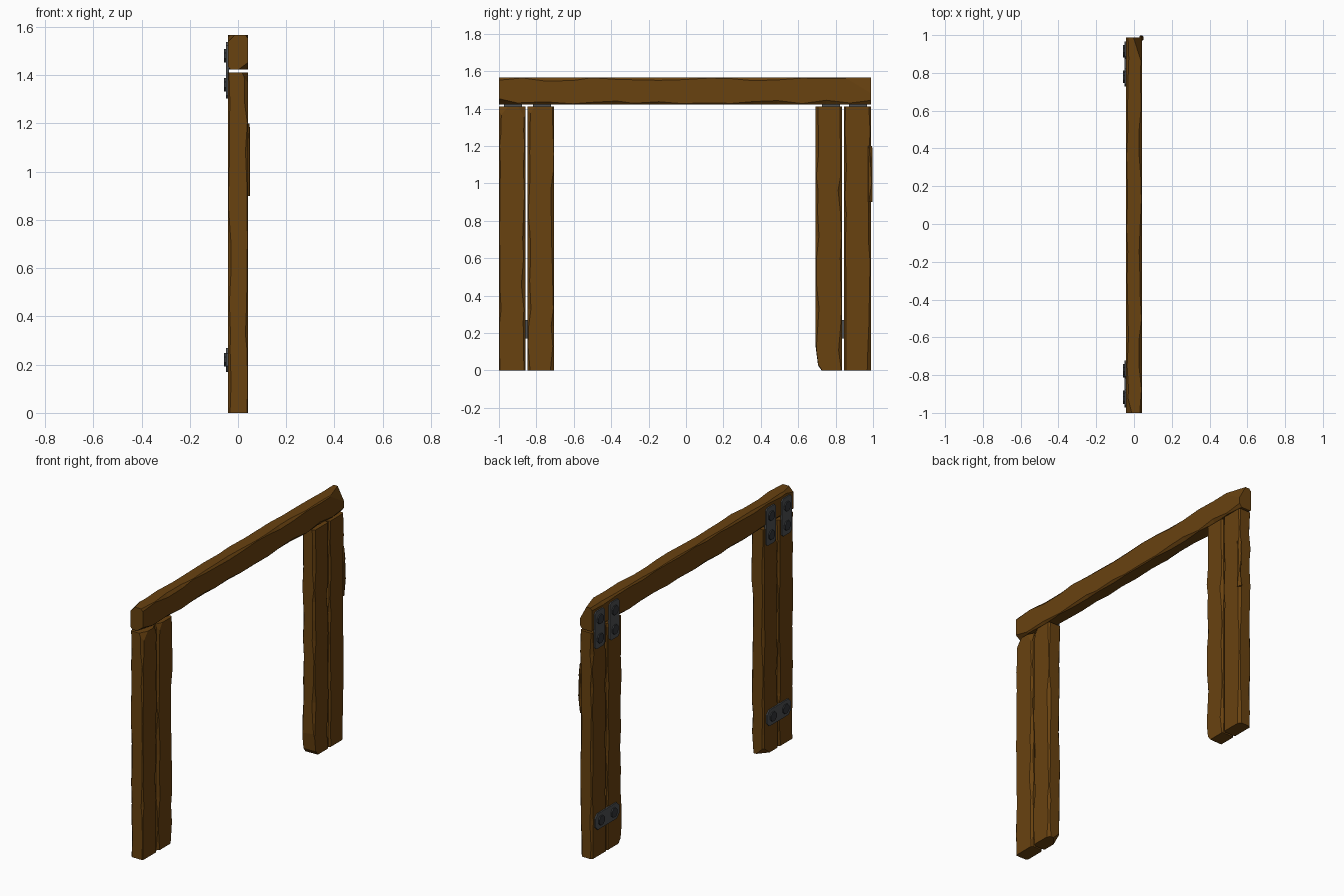
import bpy, bmesh, math, random
from mathutils import Vector

if "Cube" in bpy.data.objects:
    bpy.data.objects.remove(bpy.data.objects["Cube"])

random.seed(11)


def material(name, rgb):
    m = bpy.data.materials.new(name)
    m.diffuse_color = (*rgb, 1)
    m.use_nodes = True
    m.node_tree.nodes["Principled BSDF"].inputs["Base Color"].default_value = m.diffuse_color
    return m


WOOD = material("brown wood", (0.14, 0.054, 0.005))
IRON = material("grey iron", (0.075, 0.08, 0.085))
BOLT = material("dark bolt", (0.035, 0.038, 0.042))


def finish(name, bm, mat):
    bmesh.ops.recalc_face_normals(bm, faces=bm.faces)
    me = bpy.data.meshes.new(name)
    bm.to_mesh(me)
    bm.free()
    me.materials.append(mat)
    ob = bpy.data.objects.new(name, me)
    bpy.context.collection.objects.link(ob)
    return ob


def plank(name, lo, hi, axis, chips=(), rings=13):
    """Worn timber: box with unevenly chamfered long edges.
    chips = (corner signs, intercepts along x, y, z) cut off by a plane."""
    lo, hi = Vector(lo), Vector(hi)
    u, v = [a for a in range(3) if a != axis]
    mid, half = (lo + hi) / 2, (hi - lo) / 2
    bm = bmesh.new()
    loops = []
    for r in range(rings):
        t = r / (rings - 1)
        if 0 < r < rings - 1:
            t += random.uniform(-0.25, 0.25) / rings
        ring = []
        for su, sv in ((1, 1), (-1, 1), (-1, -1), (1, -1)):
            cu = random.uniform(0.002, 0.016)
            cv = cu * random.uniform(0.7, 1.4)
            pts = [(su * half[u], sv * (half[v] - cv)), (su * (half[u] - cu), sv * half[v])]
            if su * sv < 0:
                pts.reverse()
            for pu, pv in pts:
                p = mid.copy()
                p[axis] = lo[axis] + t * (hi[axis] - lo[axis])
                p[u] += pu
                p[v] += pv
                ring.append(bm.verts.new(p))
        loops.append(ring)
    for a, b in zip(loops, loops[1:]):
        for i in range(8):
            j = (i + 1) % 8
            bm.faces.new((a[i], a[j], b[j], b[i]))
    bm.faces.new(loops[0])
    bm.faces.new(loops[-1])
    bmesh.ops.recalc_face_normals(bm, faces=bm.faces)
    for signs, cut in chips:
        s = Vector(signs)
        corner = mid + Vector(s[k] * half[k] for k in range(3))
        co = corner - Vector((s.x * cut[0], 0, 0))
        no = Vector(s[k] / cut[k] for k in range(3)).normalized()
        res = bmesh.ops.bisect_plane(bm, geom=bm.verts[:] + bm.edges[:] + bm.faces[:],
                                     plane_co=co, plane_no=no, clear_outer=True)
        edges = [e for e in res["geom_cut"] if isinstance(e, bmesh.types.BMEdge)]
        bmesh.ops.holes_fill(bm, edges=edges, sides=0)
    return finish(name, bm, WOOD)


def prism(name, outline, x0, x1, mat):
    """Extrude a y-z outline along x."""
    bm = bmesh.new()
    face = bm.faces.new([bm.verts.new((x0, y, z)) for y, z in outline])
    ext = bmesh.ops.extrude_face_region(bm, geom=[face])["geom"]
    bmesh.ops.translate(bm, vec=(x1 - x0, 0, 0),
                        verts=[g for g in ext if isinstance(g, bmesh.types.BMVert)])
    return finish(name, bm, mat)


def bracket(name, y, z, w, h, clip, vertical):
    """Flat iron strap with clipped corners and two bolts."""
    a, b, c = w / 2, h / 2, clip
    pts = [(a, b - c), (a - c, b), (c - a, b), (-a, b - c),
           (-a, c - b), (c - a, -b), (a - c, -b), (a, c - b)]
    prism(name, [(y + p, z + q) for p, q in pts], -0.038, -0.05, IRON)
    for s in (-1, 1):
        by, bz = (y, z + s * 0.06) if vertical else (y + s * 0.062, z)
        ring = [(by + 0.03 * math.cos(k * math.pi / 4 + 0.39),
                 bz + 0.03 * math.sin(k * math.pi / 4 + 0.39)) for k in range(8)]
        prism(name + "_bolt", ring, -0.048, -0.058, BOLT)


# Upright planks, two on each side
H, T = 1.412, 0.042
plank("left_outer_post", (-T, -1, 0), (T, -0.858, H), 2,
      [((1, -1, 1), (0.025, 0.05, 0.06)), ((1, 1, 1), (0.02, 0.04, 0.07))])
plank("left_inner_post", (-T, -0.847, 0), (T, -0.705, H), 2,
      [((1, -1, 1), (0.02, 0.04, 0.06)), ((-1, 1, -1), (0.05, 0.06, 0.05))])
plank("right_inner_post", (-T, 0.693, 0), (T, 0.835, H), 2,
      [((1, -1, -1), (1.0, 0.035, 0.05)), ((1, -1, -1), (1.0, 0.018, 0.14))])
plank("right_outer_post", (-T, 0.846, 0), (T, 0.988, H), 2)

# Top beam with broken ends
plank("top_beam", (-T, -1, 1.423), (T, 0.988, 1.567), 1,
      [((1, 1, 1), (0.045, 0.14, 0.085)), ((1, -1, -1), (0.04, 0.13, 0.03)),
       ((-1, -1, 1), (0.03, 0.12, 0.03))], 17)

# Splinter on the outer post
plank("splinter", (0.03, 0.972, 0.9), (0.05, 0.997, 1.2), 2,
      [((1, 1, 1), (0.016, 0.02, 0.13)), ((1, 1, -1), (0.016, 0.02, 0.13))], 4)

# Iron straps on the back
for side, ys in (("left", (-0.925, -0.77)), ("right", (0.92, 0.775))):
    for y in ys:
        bracket(side + "_beam_strap", y, 1.42, 0.095, 0.235, 0.014, True)
    bracket(side + "_post_strap", sum(ys) / 2, 0.22, 0.235, 0.1, 0.024, False)
